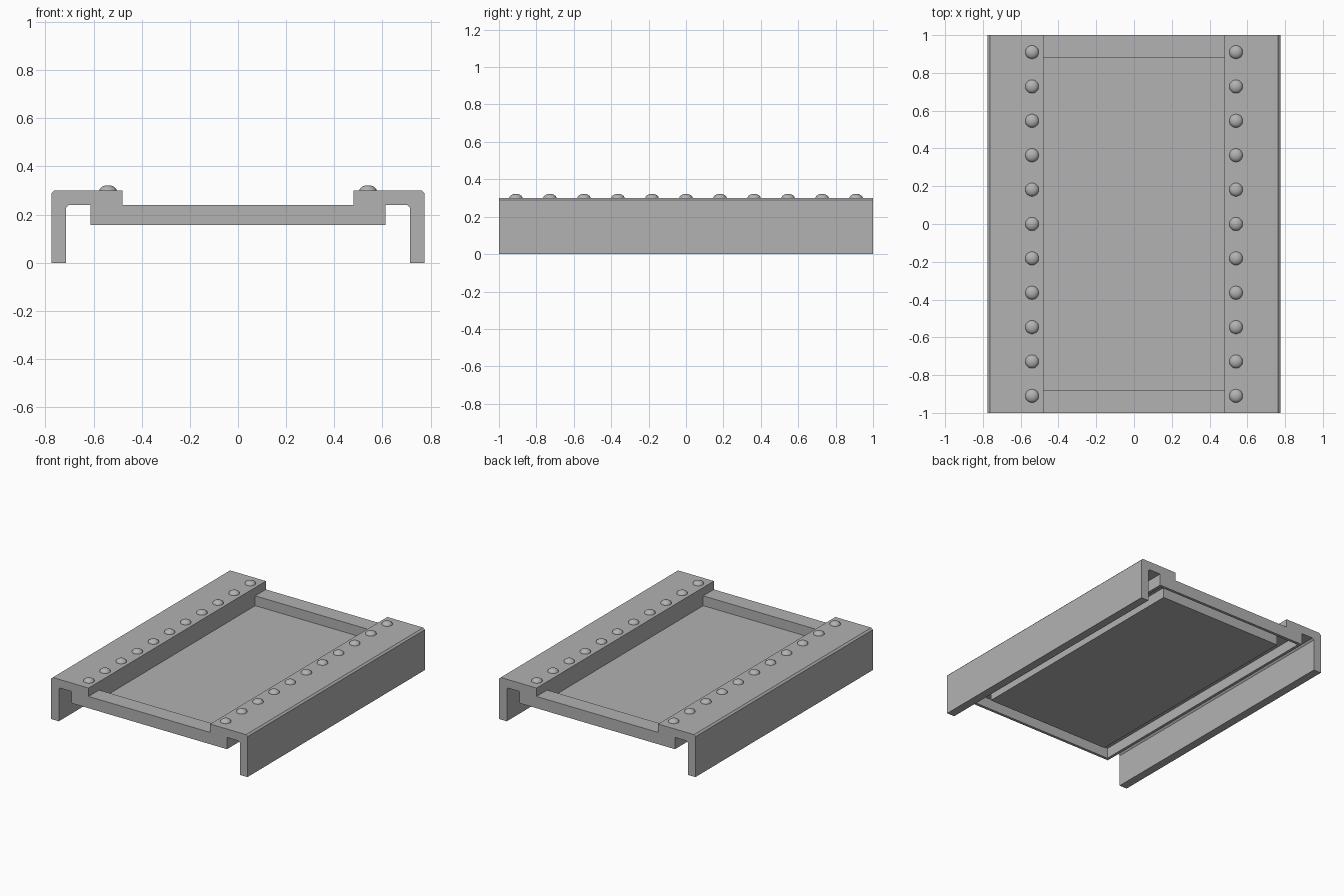
import bpy, bmesh, math

if "Cube" in bpy.data.objects:
    bpy.data.objects.remove(bpy.data.objects["Cube"])

# dark grey metal
metal = bpy.data.materials.new("dark_metal")
metal.diffuse_color = (0.447, 0.447, 0.447, 1)
metal.use_nodes = True
metal.node_tree.nodes["Principled BSDF"].inputs["Base Color"].default_value = metal.diffuse_color


def finish(name, bm):
    bmesh.ops.recalc_face_normals(bm, faces=bm.faces[:])
    mesh = bpy.data.meshes.new(name)
    bm.to_mesh(mesh)
    bm.free()
    mesh.materials.append(metal)
    obj = bpy.data.objects.new(name, mesh)
    bpy.context.collection.objects.link(obj)
    return obj


# side rails: angle profile with a chamfered bend, run along y
def rail(name, side):
    pts = [(0.48, 0.24), (0.48, 0.30), (0.763, 0.30), (0.775, 0.288), (0.775, 0.0),
           (0.715, 0.0), (0.715, 0.228), (0.703, 0.24)]
    bm = bmesh.new()
    face = bm.faces.new([bm.verts.new((side * x, -1, z)) for x, z in pts])
    new = bmesh.ops.extrude_face_region(bm, geom=[face])["geom"]
    bmesh.ops.translate(bm, vec=(0, 2, 0),
                        verts=[v for v in new if isinstance(v, bmesh.types.BMVert)])
    # extruding keeps the first cap only when both ends are closed
    if face.is_valid is False or not any(all(abs(v.co.y + 1) < 1e-6 for v in f.verts) for f in bm.faces):
        bm.faces.new([v for v in bm.verts if abs(v.co.y + 1) < 1e-6])
    return finish(name, bm)


# rivets: row of low domes along each rail
def rivets(name, x):
    bm = bmesh.new()
    for i in range(11):
        y = -0.91 + 0.182 * i
        rings = []
        for k in range(5):
            a = math.radians(18 * k)
            rings.append([bm.verts.new((x + 0.036 * math.cos(a) * math.cos(t),
                                        y + 0.036 * math.cos(a) * math.sin(t),
                                        0.299 + 0.023 * math.sin(a)))
                          for t in (math.tau * j / 20 for j in range(20))])
        for lo, hi in zip(rings, rings[1:]):
            for j in range(20):
                bm.faces.new((lo[j], lo[j - 1], hi[j - 1], hi[j]))
        top = bm.verts.new((x, y, 0.322))
        for j in range(20):
            bm.faces.new((rings[-1][j], rings[-1][j - 1], top))
        bm.faces.new(rings[0])
    obj = finish(name, bm)
    bpy.ops.object.select_all(action='DESELECT')
    obj.select_set(True)
    bpy.context.view_layer.objects.active = obj
    bpy.ops.object.shade_smooth_by_angle(angle=math.radians(40))


for label, s in (("left", -1), ("right", 1)):
    rail(label + "_rail", s)
    rivets(label + "_rivets", s * 0.54)

# sunken tray: rectangles (half width, half depth, height) joined from floor to underside
steps = [(0.48, 0.88, 0.17), (0.48, 0.88, 0.24), (0.613, 1.0, 0.24), (0.613, 1.0, 0.156),
         (0.593, 0.98, 0.156), (0.593, 0.98, 0.23), (0.49, 0.89, 0.23), (0.49, 0.89, 0.156)]
bm = bmesh.new()
loops = [[bm.verts.new((sx * w, sy * d, z)) for sx, sy in ((-1, -1), (1, -1), (1, 1), (-1, 1))]
         for w, d, z in steps]
for a, b in zip(loops, loops[1:]):
    for j in range(4):
        bm.faces.new((a[j - 1], a[j], b[j], b[j - 1]))
bm.faces.new(loops[0])
bm.faces.new(loops[-1])
finish("tray", bm)
